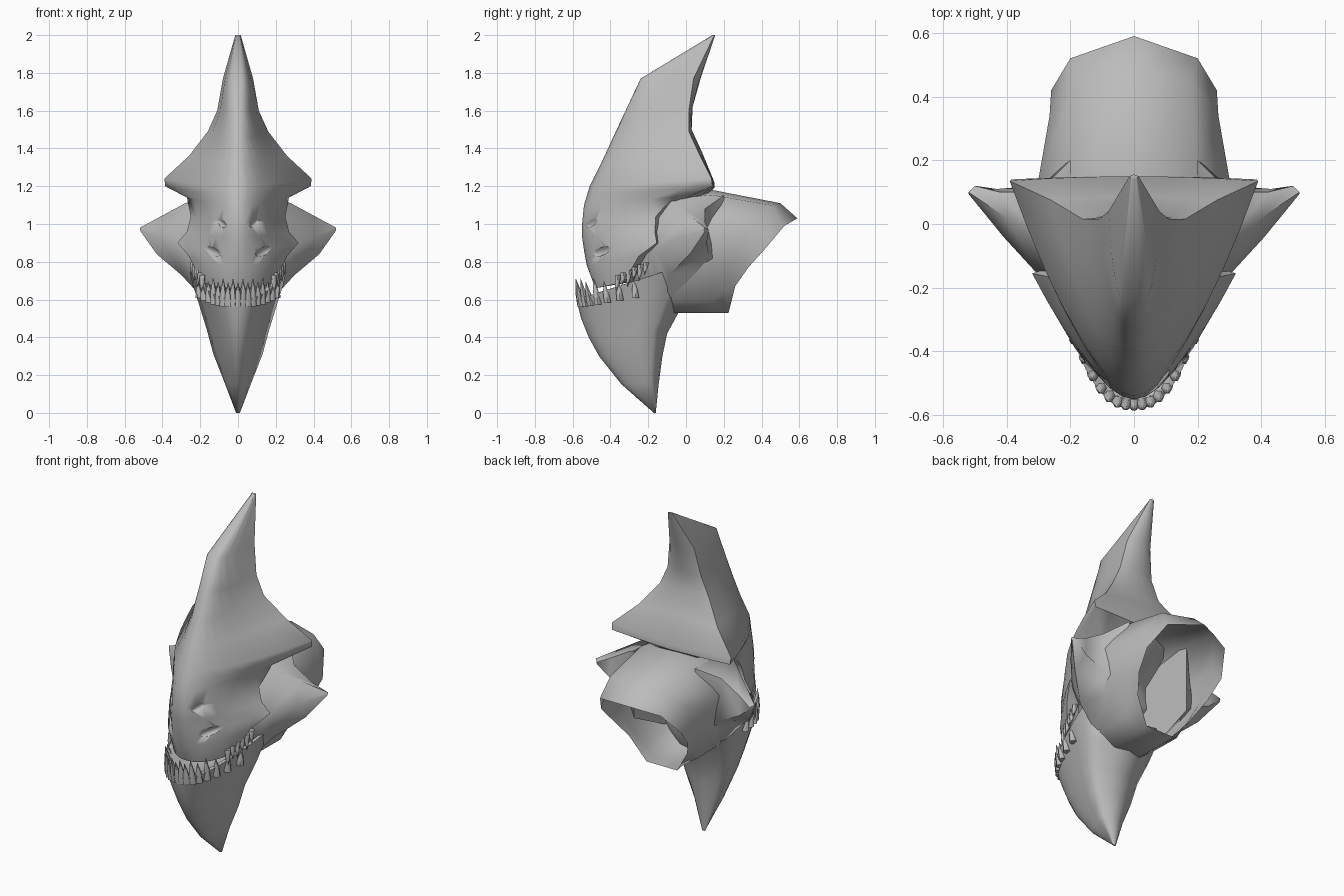
import bpy, bmesh, math
from mathutils import Vector

if "Cube" in bpy.data.objects:
    bpy.data.objects.remove(bpy.data.objects["Cube"])

grey = bpy.data.materials.new("bone_grey")
grey.use_nodes = True
GREY = (0.5, 0.5, 0.5, 1)
grey.diffuse_color = GREY
grey.node_tree.nodes["Principled BSDF"].inputs["Base Color"].default_value = GREY


def finish(name, bm, angle=45):
    bmesh.ops.remove_doubles(bm, verts=bm.verts, dist=0.0005)
    bmesh.ops.recalc_face_normals(bm, faces=bm.faces)
    mesh = bpy.data.meshes.new(name)
    bm.to_mesh(mesh)
    bm.free()
    mesh.materials.append(grey)
    ob = bpy.data.objects.new(name, mesh)
    bpy.context.collection.objects.link(ob)
    bpy.ops.object.select_all(action="DESELECT")
    ob.select_set(True)
    bpy.context.view_layer.objects.active = ob
    bpy.ops.object.shade_smooth_by_angle(angle=math.radians(angle))
    return ob


def loft(bm, rings, cap_start=True, cap_end=True):
    loops = [[bm.verts.new(p) for p in r] for r in rings]
    for a, b in zip(loops, loops[1:]):
        for i in range(len(a)):
            j = (i + 1) % len(a)
            bm.faces.new((a[i], a[j], b[j], b[i]))
    if cap_start:
        bm.faces.new(loops[0])
    if cap_end:
        bm.faces.new(loops[-1])


def mirrored(half):
    # half ring from centre line to centre line on the +x side
    return half + [(-x, y, z) for x, y, z in half[-2:0:-1]]


def keel_ring(zf, yf, w, ye, ze, yb, zb, p, n=7):
    # rounded front keel, side edge, then back to the rear centre
    half = []
    for i in range(n + 1):
        t = i / n
        half.append((w * t, yf + (ye - yf) * t ** p, zf + (ze - zf) * t ** p))
    for t in (0.75, 0.4, 0):
        half.append((w * t, yb + (ye - yb) * t * t, zb + (ze - zb) * t))
    return mirrored(half)


# Horned face shield: front z, y / edge x, y, z / back y, z / roundness
shield_rows = [
    (2.0, .14, .014, .15, 2.0, .155, 2.0, 2),
    (1.77, -.24, .08, .04, 1.77, .08, 1.78, 5),
    (1.6, -.32, .11, .015, 1.6, .035, 1.62, 3.2),
    (1.45, -.39, .16, .015, 1.49, .03, 1.5, 2.3),
    (1.32, -.45, .26, .075, 1.36, .085, 1.38, 1.9),
    (1.2, -.51, .39, .135, 1.24, .15, 1.22, 1.7),
    (1.15, -.525, .385, .14, 1.2, .15, 1.19, 1.7),
    (1.1, -.54, .27, -.07, 1.14, .05, 1.1, 1.9),
    (1.0, -.55, .25, -.16, 1.04, -.1, 1.0, 2),
    (.93, -.55, .27, -.165, .96, -.1, .95, 1.9),
    (.86, -.54, .32, -.155, .9, -.1, .88, 1.6),
    (.78, -.525, .26, -.25, .83, -.15, .83, 2.1),
    (.66, -.48, .19, -.33, .69, -.25, .7, 2.4),
]
bm = bmesh.new()
loft(bm, [keel_ring(*r) for r in shield_rows])
shield = finish("face_shield", bm, 50)

# Four slanted eye sockets cut along the shield surface
bm = bmesh.new()
for side in (-1, 1):
    for x, y, z, r, tilt in ((.093, -.505, 1.01, .04, .75), (.145, -.45, .86, .056, .45)):
        c, s = math.cos(tilt), math.sin(tilt)
        for v in bmesh.ops.create_icosphere(bm, subdivisions=3, radius=r)["verts"]:
            u, d, h = v.co.x, v.co.y * .6, v.co.z * .42
            across = u * c - h * s
            v.co = (side * (x + across), y + d + across * .75, z + h * c + u * s)
cutter = finish("eye_cutter", bm)
cutter.hide_render = True
cutter.display_type = "WIRE"
cutter.hide_set(True)
cut = shield.modifiers.new("eyes", "BOOLEAN")
cut.operation = "DIFFERENCE"
cut.object = cutter

# Pointed lower jaw with a sunken mouth floor
jaw_rows = [
    (.0, -.17, .01, -.165, 0, -.16, 0, 2),
    (.15, -.34, .075, -.185, .17, -.145, .15, 1.9),
    (.3, -.46, .13, -.18, .31, -.125, .3, 2),
    (.4, -.515, .165, -.17, .44, -.1, .42, 2.1),
    (.5, -.555, .205, -.12, .57, -.04, .53, 2.3),
    (.6, -.58, .265, -.08, .76, .02, .65, 2.5),
    (.61, -.55, .245, -.08, .76, .02, .66, 2.5),
    (.53, -.5, .17, -.15, .6, -.05, .6, 2.5),
]
bm = bmesh.new()
loft(bm, [keel_ring(*r) for r in jaw_rows])
finish("lower_jaw", bm, 75)


# Skull and open neck tube, running backwards
def neck_ring(y, top, bottom, w):
    h = top - bottom
    return mirrored([(0, y, top), (w * .65, y, top - h * .04), (w, y, top - h * .3),
                     (w * .93, y, top - h * .6), (w * .6, y, bottom + h * .1),
                     (w * .3, y, bottom), (0, y, bottom)])


bm = bmesh.new()
neck_rows = [neck_ring(-.3, 1.0, .66, .17), neck_ring(-.16, 1.1, .58, .25),
             neck_ring(-.06, 1.16, .53, .29), neck_ring(.14, 1.18, .53, .3)]
neck_rows.append(mirrored([(0, .5, 1.11), (.18, .45, 1.1), (.265, .34, .97),
                           (.26, .24, .8), (.19, .2, .65), (.09, .18, .53), (0, .18, .53)]))
neck_rows.append(mirrored([(0, .59, 1.03), (.2, .52, .99), (.26, .42, .87),
                           (.24, .33, .77), (.19, .26, .67), (.1, .225, .53), (0, .225, .53)]))
loft(bm, neck_rows, cap_end=False)
finish("skull_and_neck", bm, 60)

# Swept cheek spikes
for side, label in ((1, "left"), (-1, "right")):
    rings = [
        [(.18, -.24, .82), (.2, -.12, 1.14), (.2, .2, 1.15), (.2, .2, .75), (.18, -.1, .6)],
        [(.3, -.16, .87), (.28, -.06, 1.11), (.3, .1, 1.08), (.31, .12, .84), (.3, -.09, .73)],
        [(.41, -.04, .93), (.4, .02, 1.045), (.42, .1, 1.01), (.43, .11, .9), (.43, .02, .84)],
        [(.52, .095, .97), (.52, .1, .98), (.5, .12, .97), (.5, .12, .96), (.515, .1, .96)],
    ]
    bm = bmesh.new()
    loft(bm, [[(side * x, y, z) for x, y, z in r] for r in rings])
    finish(label + "_cheek_spike", bm, 65)


# Teeth: tapered six-sided cones
def tooth(bm, base, lean, length, radius):
    rings = []
    for k, f in ((0, 1), (.5, .75), (1, .06)):
        c = Vector(base) + Vector((0, 0, length * k)) + Vector(lean) * k
        rings.append([c + Vector((math.cos(a), math.sin(a), 0)) * radius * f
                      for a in (i * math.tau / 6 for i in range(6))])
    loft(bm, rings)


bm = bmesh.new()
for i in range(-8, 9):
    t = i / 8 * .86
    rise = abs(t) ** 2.5
    base = (.235 * t, -.555 + .42 * rise, .56 + .07 * rise)
    tooth(bm, base, (.01 * t, -.03 * (1 - rise), 0), .13 - .05 * rise + .02 * (i % 2), .022)
finish("lower_teeth", bm, 60)

bm = bmesh.new()
for side in (-1, 1):
    for i in range(6):
        t = i / 5
        base = (side * (.185 + .05 * t), -.36 + .15 * t, .73 + .07 * t)
        tooth(bm, base, (side * .01, -.01, 0), -.09 + .02 * (i % 2), .018)
finish("upper_teeth", bm, 60)
